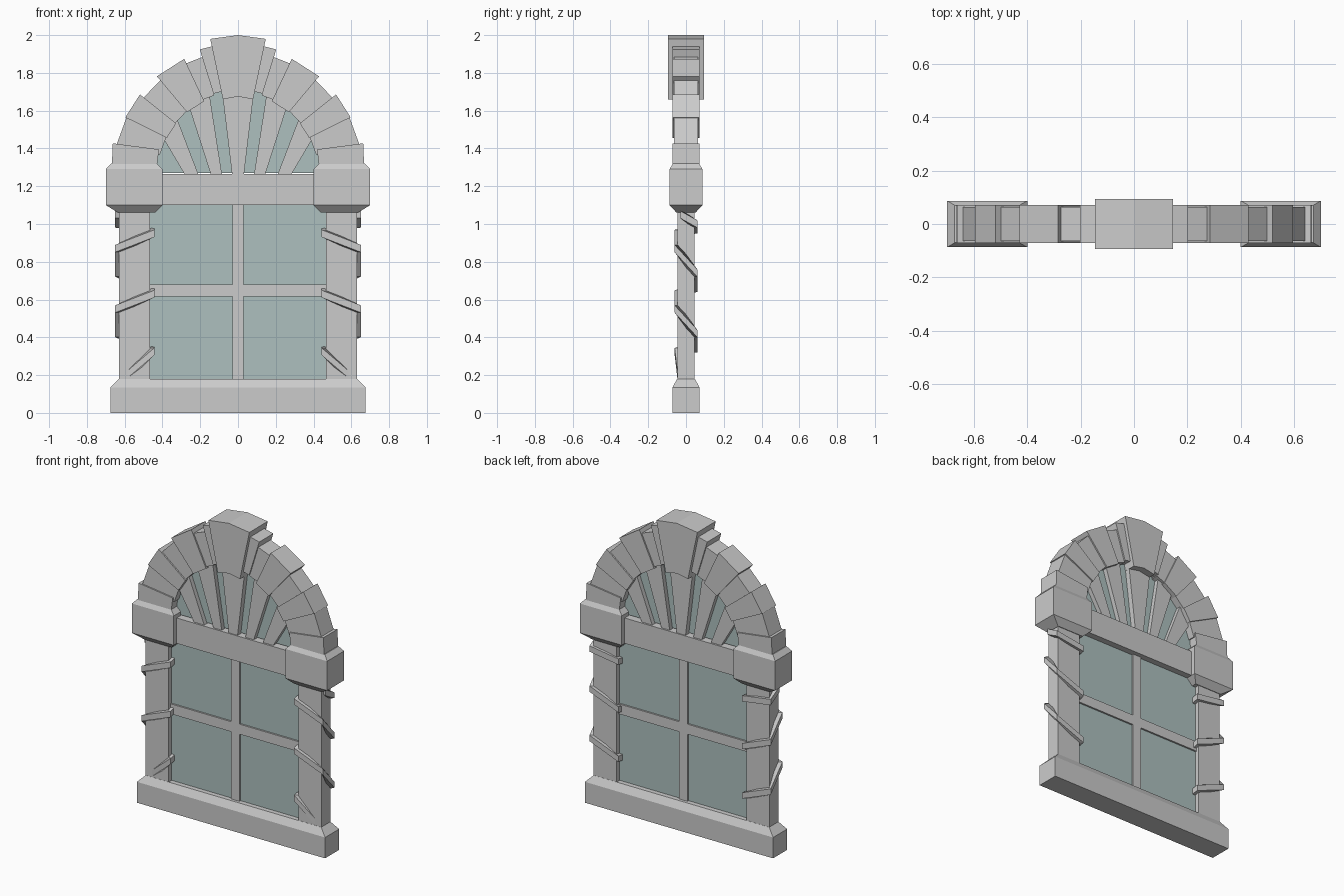
import bpy
import bmesh
from math import sin, cos, radians

if "Cube" in bpy.data.objects:
    bpy.data.objects.remove(bpy.data.objects["Cube"])

glass = bpy.data.materials.new("glass")
glass.diffuse_color = (0.42, 0.53, 0.52, 1)
glass.use_nodes = True
glass.node_tree.nodes["Principled BSDF"].inputs["Base Color"].default_value = glass.diffuse_color


def finish(name, bm, mirror=False, mat=None):
    bmesh.ops.recalc_face_normals(bm, faces=bm.faces)
    me = bpy.data.meshes.new(name)
    bm.to_mesh(me)
    bm.free()
    ob = bpy.data.objects.new(name, me)
    bpy.context.collection.objects.link(ob)
    if mat:
        me.materials.append(mat)
    if mirror:
        ob.modifiers.new("mirror", 'MIRROR')
    return ob


def loft(name, rings, mirror=False):
    """Skin matching closed rings of points and cap both ends."""
    bm = bmesh.new()
    rows = [[bm.verts.new(p) for p in ring] for ring in rings]
    n = len(rows[0])
    for a, b in zip(rows, rows[1:]):
        for i in range(n):
            j = (i + 1) % n
            bm.faces.new((a[i], a[j], b[j], b[i]))
    bm.faces.new(rows[0])
    bm.faces.new(rows[-1])
    return finish(name, bm, mirror)


def blocks(name, levels, mirror=False):
    """Stack of rectangles: (z, x0, x1, half depth)."""
    return loft(name, [[(a, -d, z), (b, -d, z), (b, d, z), (a, d, z)]
                       for z, a, b, d in levels], mirror)


def prism(name, pts, d, mirror=False, mat=None):
    """Front outline in (x, z), extruded to y = -d..d."""
    ob = loft(name, [[(x, y, z) for x, z in pts] for y in (-d, d)], mirror)
    if mat:
        ob.data.materials.append(mat)
    return ob


def rect(x0, x1, z0, z1):
    return [(x0, z0), (x1, z0), (x1, z1), (x0, z1)]


CZ = 1.27


def polar(r, deg):
    return (r * cos(radians(deg)), CZ + r * sin(radians(deg)))


# Sill, columns, capitals, transom
blocks("sill", [(0, -.675, .675, .072), (.135, -.675, .675, .072),
                (.18, -.63, .63, .047)])
blocks("column", [(.17, .465, .63, .046), (1.08, .465, .63, .046)], True)
blocks("capital", [(1.06, .44, .635, .05), (1.10, .40, .70, .087),
                   (1.29, .40, .70, .087), (1.32, .43, .672, .07)], True)
prism("transom", rect(-.41, .41, 1.10, 1.265), .057)

# Lower window
prism("lower_glass", rect(-.48, .48, .16, 1.12), .016, mat=glass)
prism("vertical_bar", rect(-.03, .03, .16, 1.12), .028)
prism("horizontal_bar", rect(-.48, .48, .615, .68), .027)

# Ribbon spiralling down each column: corners are front inner, front outer,
# back outer, back inner, repeated with a fixed pitch
corners = [(.443, -.06), (.65, -.06), (.65, .06), (.443, .06)]
drops = [0, .08, .21, .29]
path = [(.65, -.03, 1.05)]
for turn in range(3):
    top = .95 - .32 * turn
    if turn == 0:
        path += [(.65, .06, 1.0), (.443, .06, .97)]
    for (x, y), d in zip(corners, drops):
        if turn < 2:
            path.append((x, y, top - d))
path += [(.443, -.06, .325), (.625, -.042, .17)]
rings = []
for x, y, z in path:
    ix, iy = .5465 + (x - .5465) * .7, y * .6
    rings.append([(x, y, z + .019), (x, y, z - .019),
                  (ix, iy, z - .019), (ix, iy, z + .019)])
loft("column_ribbon", rings, True)

# Arch stones, alternately proud and recessed
prism("springer_stone", [(.43, 1.30), (.668, 1.30), (.663, 1.427), (.418, 1.395)],
      .072, True)
stones = [(13.3, 26.7, .425, .66, .063), (26.3, 38.7, .42, .665, .072),
          (38.5, 50.2, .425, .64, .063), (50, 64.8, .42, .668, .072),
          (64.6, 73, .43, .642, .063), (72.8, 79.5, .44, .685, .072)]
for i, (a, b, r0, r1, d) in enumerate(stones):
    prism(f"arch_stone_{i + 1}",
          [polar(r0, a), polar(r1, a), polar(r1, b), polar(r0, b)], d, True)
prism("keystone", [(-.08, 1.66), (0, 1.675), (.08, 1.66),
                   (.147, 1.98), (0, 2.0), (-.147, 1.98)], .094)

# Fan window
prism("fan_glass", [polar(.47, a) for a in range(0, 181, 15)], .016, mat=glass)
prism("centre_slat", [(-.03, 1.25), (.03, 1.25), (.083, 1.69), (-.083, 1.69)], .05)
prism("inner_slat", [(.083, 1.25), (.14, 1.25), (.262, 1.63), (.155, 1.71)],
      .045, True)
prism("outer_slat", [(.205, 1.25), (.275, 1.25), (.405, 1.47), (.335, 1.59)],
      .045, True)
